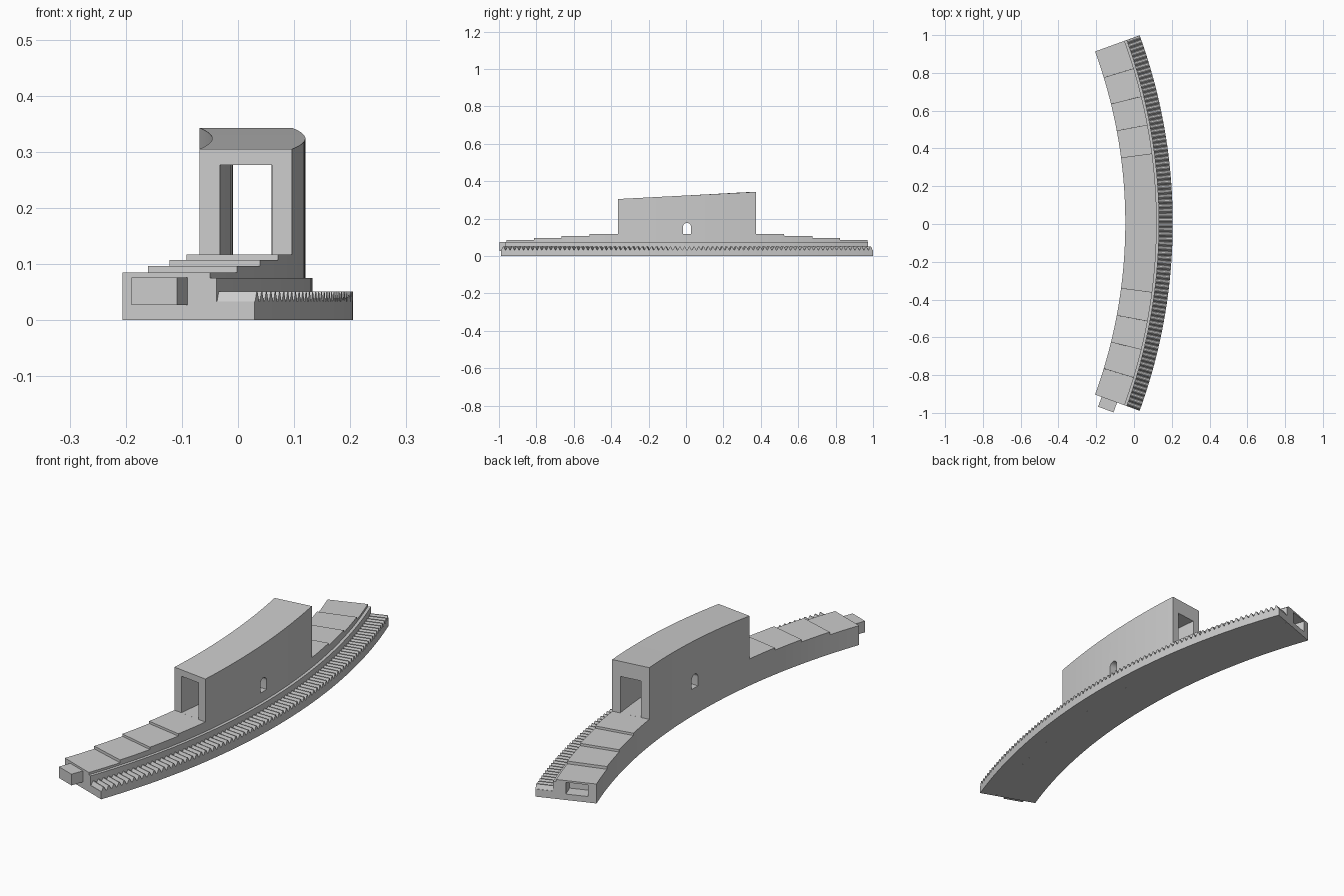
import bpy, bmesh
from math import sin, cos, pi, radians

if "Cube" in bpy.data.objects:
    bpy.data.objects.remove(bpy.data.objects["Cube"], do_unlink=True)

# Centre of the track arc and its radii
CX, CY = -2.701, 0.005
R_IN, R_DECK, R_LEDGE, R_OUT = 2.655, 2.821, 2.834, 2.906
END, TUNNEL = 20.0, 7.5
FLOOR = 0.117

grey = bpy.data.materials.new("light_grey")
grey.use_nodes = True
colour = (0.6, 0.6, 0.6, 1)
grey.diffuse_color = colour
grey.node_tree.nodes["Principled BSDF"].inputs["Base Color"].default_value = colour


def polar(r, deg, z, along=0.0):
    """Point on the arc, optionally moved along the tangent."""
    a = radians(deg)
    return (CX + r * cos(a) - along * sin(a), CY + r * sin(a) + along * cos(a), z)


def loft(name, rings):
    """Closed solid through a list of equal rings of points."""
    bm = bmesh.new()
    loops = [[bm.verts.new(p) for p in ring] for ring in rings]
    n = len(loops[0])
    for a, b in zip(loops, loops[1:]):
        for i in range(n):
            j = (i + 1) % n
            bm.faces.new((a[i], a[j], b[j], b[i]))
    bm.faces.new(loops[0])
    bm.faces.new(loops[-1])
    bmesh.ops.recalc_face_normals(bm, faces=bm.faces)
    mesh = bpy.data.meshes.new(name)
    bm.to_mesh(mesh)
    bm.free()
    mesh.materials.append(grey)
    obj = bpy.data.objects.new(name, mesh)
    bpy.context.collection.objects.link(obj)
    return obj


def activate(obj):
    bpy.ops.object.select_all(action='DESELECT')
    obj.select_set(True)
    bpy.context.view_layer.objects.active = obj


def cut(obj, cutter):
    mod = obj.modifiers.new("cut", 'BOOLEAN')
    mod.operation, mod.solver, mod.object = 'DIFFERENCE', 'EXACT', cutter
    activate(obj)
    bpy.ops.object.modifier_apply(modifier=mod.name)
    bpy.data.objects.remove(cutter, do_unlink=True)


def rect(r0, r1, z0, z1, deg, along=0.0):
    return [polar(r, deg, z, along)
            for r, z in ((r0, z0), (r1, z0), (r1, z1), (r0, z1))]


def spaced(a, b, step=0.625):
    n = max(1, round((b - a) / step))
    return [a + (b - a) * i / n for i in range(n + 1)]


def body_ring(deg, top):
    profile = ((R_IN, 0), (R_LEDGE, 0), (R_LEDGE, 0.075),
               (R_DECK, 0.075), (R_DECK, top), (R_IN, top))
    return [polar(r, deg, z) for r, z in profile]


# Curved body: four steps up, sloped tunnel block, four steps down
step_angle = (END - TUNNEL) / 4
step_tops = (0.085, 0.097, 0.107, FLOOR)
sections = [(-END + i * step_angle, -END + (i + 1) * step_angle, h, h)
            for i, h in enumerate(step_tops)]
mirrored = [(-b, -a, h, h) for a, b, h, h in reversed(sections)]
sections += [(-TUNNEL, TUNNEL, 0.305, 0.343)] + mirrored
rings = []
for a, b, h0, h1 in sections:
    start = a + (0.005 if rings else 0)
    for deg in spaced(start, b):
        rings.append(body_ring(deg, h0 + (h1 - h0) * (deg - a) / (b - a)))
body = loft("track_body", rings)

# Tunnel passage
cut(body, loft("tunnel_cutter", [rect(2.692, 2.785, FLOOR + 0.0001, 0.277, d)
                                 for d in spaced(-TUNNEL - 0.5, TUNNEL + 0.5)]))

# Arched hole through both tunnel walls
half = 0.022
arch = [(-half, FLOOR + 0.0001), (half, FLOOR + 0.0001)]
arch += [(half * cos(pi * i / 16), 0.155 + half * sin(pi * i / 16)) for i in range(17)]
cut(body, loft("arch_cutter", [[(x, CY + y, z) for y, z in arch] for x in (-0.15, 0.2)]))

# Socket in the back end
cut(body, loft("socket_cutter", [rect(2.690, 2.781, 0.026, 0.077, END, t)
                                 for t in (-0.058, 0.02)]))

# Connecting tenon on the front end
loft("tenon", [rect(2.692, 2.779, 0.027, 0.076, -END, t) for t in (0, -0.055)])

# Toothed rack along the outer edge
teeth = 80
pitch = 2 * END / teeth
low, high = 0.033, 0.051
rings = [rect(R_LEDGE, R_OUT, 0, low, -END)]
for i in range(teeth):
    for f, z in ((0.07, low), (0.42, high), (0.58, high), (0.93, low)):
        rings.append(rect(R_LEDGE, R_OUT, 0, z, -END + (i + f) * pitch))
rings.append(rect(R_LEDGE, R_OUT, 0, low, END))
loft("tooth_rack", rings)

activate(body)
bpy.ops.object.shade_smooth_by_angle(angle=radians(20))
